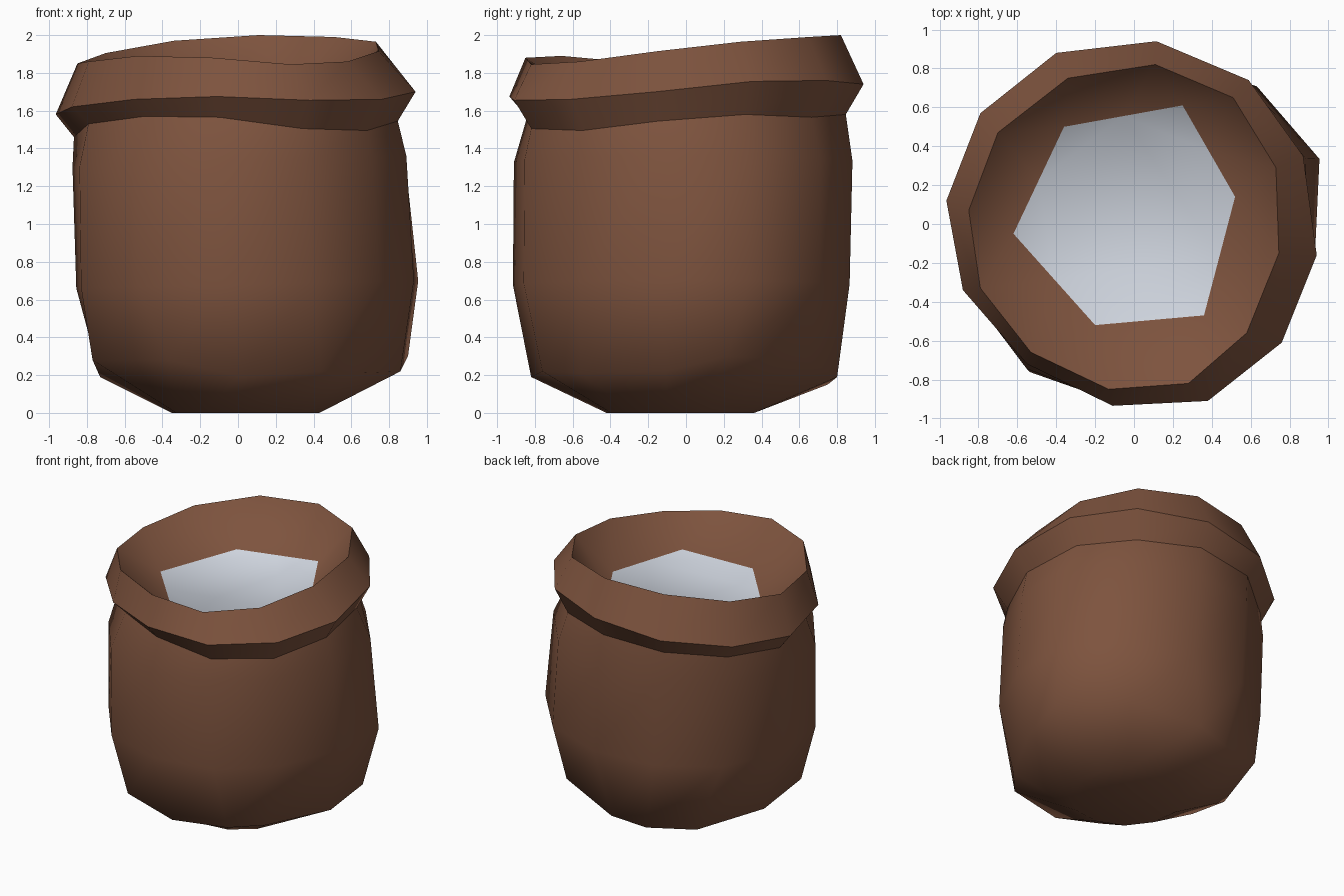
import bpy, math

if "Cube" in bpy.data.objects:
    bpy.data.objects.remove(bpy.data.objects["Cube"])

N = 12


def material(name, rgb):
    m = bpy.data.materials.new(name)
    m.diffuse_color = (*rgb, 1)
    m.use_nodes = True
    m.node_tree.nodes["Principled BSDF"].inputs["Base Color"].default_value = m.diffuse_color
    return m


brown = material("brown_cloth", (0.207, 0.087, 0.048))
white = material("pale_filling", (0.63, 0.67, 0.74))

# Lumpiness of the cloth: radial offset of each side
lumps = [0, .03, .06, -.025, -.03, 0, 0, .035, .035, 0, .02, 0]


def oval(cx, cy, rx, ry, z, tilt=0.0, lumpy=0.0):
    """Twelve-sided ring, running clockwise from the back."""
    pts = []
    for i in range(N):
        a = math.radians(82 - 30 * i)
        g = lumps[i] * lumpy
        pts.append((cx + (rx + g) * math.cos(a), cy + (ry + g) * math.sin(a),
                    z + tilt * math.cos(a)))
    return pts


def loft(name, rings, mats, cap_mat=None, smooth=None):
    """Skin a stack of rings; cap_mat closes the last ring with that material."""
    verts = [p for r in rings for p in r]
    faces = []
    for k in range(len(rings) - 1):
        for i in range(N):
            j = (i + 1) % N
            faces.append((k * N + i, k * N + j, (k + 1) * N + j, (k + 1) * N + i))
    if cap_mat is not None:
        faces.append(tuple((len(rings) - 1) * N + i for i in range(N)))
    me = bpy.data.meshes.new(name)
    me.from_pydata(verts, [], faces)
    ob = bpy.data.objects.new(name, me)
    bpy.context.collection.objects.link(ob)
    for m in mats:
        me.materials.append(m)
    if cap_mat is not None:
        me.polygons[-1].material_index = cap_mat
    bpy.ops.object.select_all(action="DESELECT")
    ob.select_set(True)
    bpy.context.view_layer.objects.active = ob
    if smooth is None:
        bpy.ops.object.shade_smooth()
    else:
        bpy.ops.object.shade_smooth_by_angle(angle=math.radians(smooth))
    return ob


# Uneven collar: widest fold line
fold = [(.115, .94, 1.74), (.59, .74, 1.76), (.87, .35, 1.755), (.94, -.16, 1.70),
        (.76, -.61, 1.66), (.38, -.91, 1.655), (-.11, -.935, 1.675), (-.55, -.72, 1.66),
        (-.88, -.34, 1.62), (-.965, .12, 1.58), (-.79, .57, 1.62), (-.40, .88, 1.68)]
# Mouth of the sack
mouth = [(.11, .82, 2.0), (.51, .65, 1.99), (.73, .29, 1.965), (.745, -.15, 1.915),
         (.58, -.56, 1.86), (.28, -.82, 1.845), (-.13, -.85, 1.88), (-.53, -.66, 1.89),
         (-.79, -.33, 1.86), (-.85, .07, 1.85), (-.70, .47, 1.905), (-.34, .75, 1.97)]
# Underside of the collar, where it meets the body
tuck_z = [1.58, 1.565, 1.58, 1.545, 1.495, 1.505, 1.565, 1.57, 1.53, 1.46, 1.50, 1.55]
tuck = [(x * .9, y * .9, z) for (x, y, _), z in zip(fold, tuck_z)]
# Sagging lower edge of the sack
sag = [(.07, .80, .19), (.56, .64, .28), (.90, .22, .30), (.86, -.11, .22),
       (.62, -.56, .21), (.44, -.76, .22), (.02, -.82, .19), (-.37, -.80, .28),
       (-.77, -.29, .28), (-.73, .10, .19), (-.545, .65, .19), (-.19, .75, .15)]

# Six-cornered surface of the filling, with edge midpoints to match the mouth
hexa = [(.25, .61, 1.68), (.52, .14, 1.68), (.36, -.47, 1.66),
        (-.20, -.52, 1.645), (-.62, -.05, 1.62), (-.36, .50, 1.65)]
level = []
for i, p in enumerate(hexa):
    q = hexa[(i + 1) % 6]
    level += [p, tuple((a + b) / 2 for a, b in zip(p, q))]

# Sack body, from collar down to the flat base
loft("sack_body", [
    tuck,
    oval(.015, -.015, .90, .905, 1.33, .03, .6),
    oval(.05, -.025, .915, .90, .68, .02, 1),
    sag,
    oval(.04, -.03, .395, .395, 0),
], [brown], cap_mat=0)

# Folded collar with a crisp ridge
loft("collar", [mouth, fold, tuck], [brown], smooth=45)

# Inner lining, closed by the filling
loft("lining_and_filling", [mouth[::-1], level[::-1]], [brown, white], cap_mat=1)
for ob in bpy.data.objects:
    if ob.name == "lining_and_filling":
        ob.data.flip_normals()
        # keep the inside facing up
        if ob.data.polygons[-1].normal.z < 0:
            ob.data.flip_normals()
